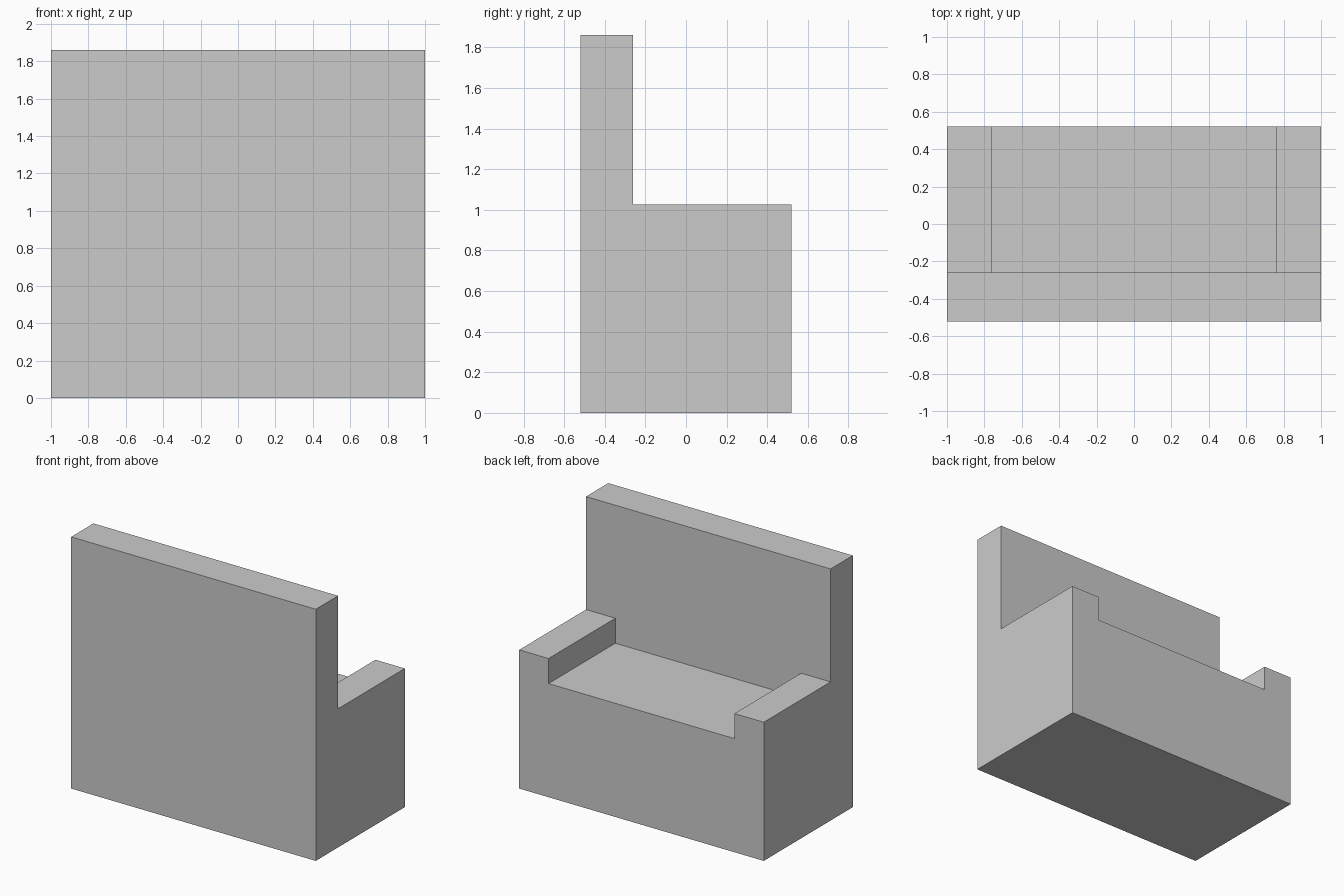
import bpy

if "Cube" in bpy.data.objects:
    bpy.data.objects.remove(bpy.data.objects["Cube"])


def box(name, x, y, z):
    """Box from (min, max) ranges on each axis."""
    bpy.ops.mesh.primitive_cube_add(size=1, location=[sum(r) / 2 for r in (x, y, z)])
    obj = bpy.context.object
    obj.name = name
    obj.scale = [r[1] - r[0] for r in (x, y, z)]
    bpy.ops.object.transform_apply(location=False, rotation=False, scale=True)
    return obj


HALF_W, HALF_D = 1.0, 0.52
SEAT_Z, ARM_Z, TOP_Z = 0.84, 1.025, 1.86
BACK_Y, ARM_X = -0.26, 0.76

# Solid seat block down to the floor
box("seat_base", (-HALF_W, HALF_W), (-HALF_D, HALF_D), (0, SEAT_Z))

# Tall backrest along the -y edge
box("backrest", (-HALF_W, HALF_W), (-HALF_D, BACK_Y), (SEAT_Z, TOP_Z))

# Low armrests on both ends
for side, x in (("left", (-HALF_W, -ARM_X)), ("right", (ARM_X, HALF_W))):
    box(f"armrest_{side}", x, (BACK_Y, HALF_D), (SEAT_Z, ARM_Z))
